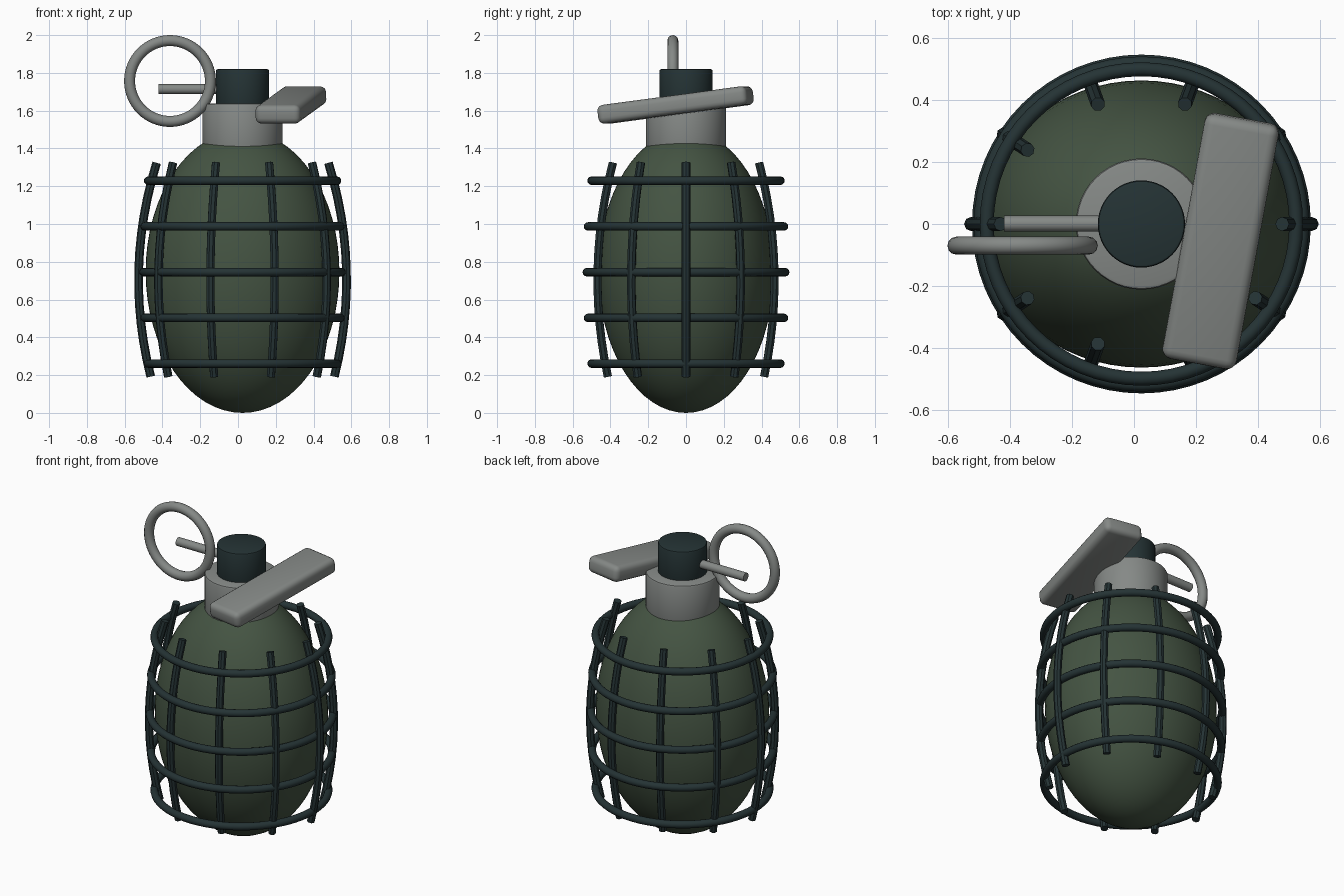
import bpy, math

if "Cube" in bpy.data.objects:
    bpy.data.objects.remove(bpy.data.objects["Cube"])

AX = 0.024  # x of the body axis


def material(name, color):
    m = bpy.data.materials.new(name)
    m.diffuse_color = (*color, 1)
    m.use_nodes = True
    m.node_tree.nodes["Principled BSDF"].inputs["Base Color"].default_value = m.diffuse_color
    return m


GREEN = material("olive_green", (0.058, 0.088, 0.055))
GREY = material("metal_grey", (0.235, 0.25, 0.24))
DARK = material("dark_steel", (0.018, 0.033, 0.035))


def finish(name, mat, bevel=0, segments=2):
    ob = bpy.context.object
    ob.name = name
    ob.data.materials.append(mat)
    if bevel:
        bpy.ops.object.transform_apply(location=False, rotation=False, scale=True)
        mod = ob.modifiers.new("bevel", "BEVEL")
        mod.width, mod.segments = bevel, segments
        mod.limit_method = 'ANGLE'
        bpy.ops.object.modifier_apply(modifier="bevel")
    bpy.ops.object.shade_smooth_by_angle(angle=math.radians(40))
    return ob


def cylinder(name, mat, r, depth, loc, rot=(0, 0, 0), bevel=0, sides=48):
    bpy.ops.mesh.primitive_cylinder_add(vertices=sides, radius=r, depth=depth,
                                        location=loc, rotation=rot)
    return finish(name, mat, bevel)


def torus(name, mat, major, minor, loc, rot=(0, 0, 0)):
    bpy.ops.mesh.primitive_torus_add(major_radius=major, minor_radius=minor,
                                     major_segments=64, minor_segments=12,
                                     location=loc, rotation=rot)
    return finish(name, mat)


# Egg-shaped body, slightly wider than deep
bpy.ops.mesh.primitive_uv_sphere_add(segments=64, ring_count=32, radius=1,
                                     location=(AX, 0, 0.747))
bpy.context.object.scale = (0.513, 0.464, 0.747)
bpy.ops.object.transform_apply(location=False, rotation=False, scale=True)
finish("body", GREEN)

# Neck and cap
cylinder("neck", GREY, 0.212, 0.285, (AX, 0, 1.495), bevel=0.012)
cylinder("cap", DARK, 0.141, 0.22, (AX, 0, 1.71), bevel=0.01)

# Horizontal cage hoops
for i, r in enumerate((0.50, 0.519, 0.525, 0.519, 0.50)):
    torus(f"cage_hoop_{i + 1}", DARK, r, 0.0225, (AX, 0, 0.261 + 0.242 * i))

# Bowed upright cage bars on an elliptical footprint
for i in range(10):
    a = math.radians(36 * i)
    cu = bpy.data.curves.new(f"cage_bar_{i + 1}", 'CURVE')
    cu.dimensions = '3D'
    cu.bevel_depth, cu.bevel_resolution = 0.023, 2
    cu.use_fill_caps = True
    sp = cu.splines.new('POLY')
    n = 13
    sp.points.add(n - 1)
    for k, p in enumerate(sp.points):
        u = -0.558 + 1.132 * k / (n - 1)
        r = 0.55 - 0.0236 * u - 0.248 * u * u
        p.co = (AX + r * math.cos(a), 0.895 * r * math.sin(a), 0.75 + u, 1)
    ob = bpy.data.objects.new(cu.name, cu)
    bpy.context.collection.objects.link(ob)
    bpy.ops.object.select_all(action='DESELECT')
    ob.select_set(True)
    bpy.context.view_layer.objects.active = ob
    bpy.ops.object.convert(target='MESH')
    finish(f"cage_bar_{i + 1}", DARK)

# Safety pin and pull ring
cylinder("pin", GREY, 0.026, 0.37, (-0.235, 0.001, 1.714),
         (0, math.pi / 2, 0), sides=24)
torus("pull_ring", GREY, 0.214, 0.029, (-0.36, -0.07, 1.757),
      (math.pi / 2, 0, 0))

# Tilted lever plate with rounded edges
bpy.ops.mesh.primitive_cube_add(size=1, location=(0.28, -0.055, 1.63),
                                rotation=(math.radians(7.5), 0, math.radians(-10.5)))
bpy.context.object.scale = (0.243, 0.81, 0.1)
finish("lever", GREY, bevel=0.032, segments=4)
